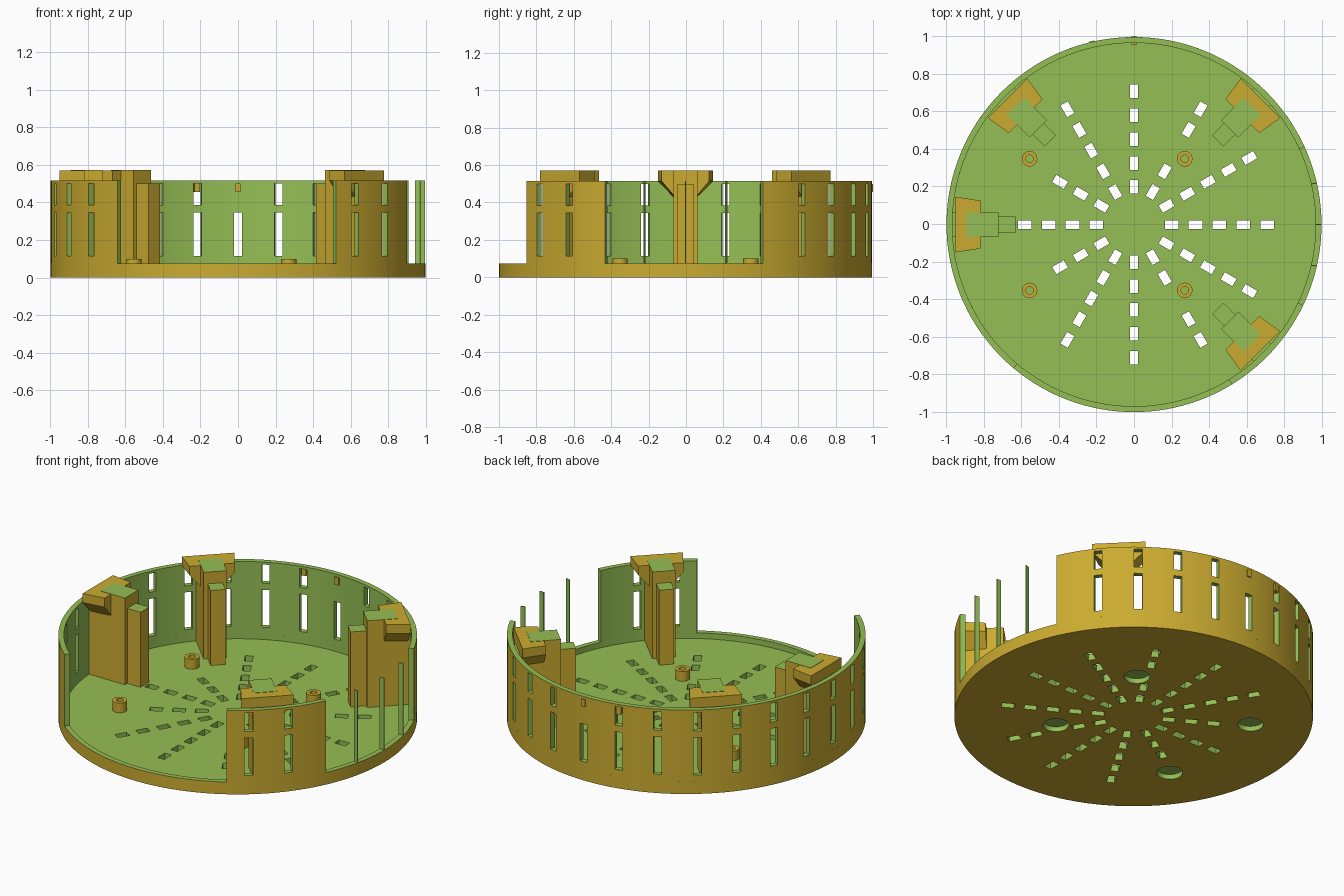
import bpy, bmesh, math
from mathutils import Matrix, Vector

if "Cube" in bpy.data.objects:
    bpy.data.objects.remove(bpy.data.objects["Cube"])

R, RI = 0.997, 0.966           # outer and inner wall radius
FLOOR, RIM, TOP = 0.04, 0.075, 0.515
STEP = 360 / 28                # window spacing in degrees
OFFSET = Vector((0, -0.003, 0))


def material(name, rgb):
    m = bpy.data.materials.new(name)
    m.diffuse_color = (*rgb, 1)
    m.use_nodes = True
    m.node_tree.nodes["Principled BSDF"].inputs["Base Color"].default_value = m.diffuse_color
    return m


GOLD = material("gold", (0.60, 0.41, 0.03))
GREEN = material("green", (0.30, 0.52, 0.09))


def finish(name, bm, rule=None, smooth=False):
    """Turn a bmesh into an object; faces matching the rule become green."""
    bmesh.ops.recalc_face_normals(bm, faces=bm.faces)
    me = bpy.data.meshes.new(name)
    bm.to_mesh(me)
    bm.free()
    ob = bpy.data.objects.new(name, me)
    ob.location = OFFSET
    bpy.context.collection.objects.link(ob)
    me.materials.append(GOLD)
    me.materials.append(GREEN)
    if rule:
        paint(ob, rule)
    if smooth:
        make_smooth(ob)
    return ob


def paint(ob, rule):
    for p in ob.data.polygons:
        p.material_index = 1 if rule(p) else 0


def make_smooth(ob):
    bpy.ops.object.select_all(action='DESELECT')
    ob.select_set(True)
    bpy.context.view_layer.objects.active = ob
    bpy.ops.object.shade_smooth_by_angle(angle=math.radians(30))


def box(bm, angle, r0, r1, w, z0, z1):
    """Box running outward along a direction given in degrees."""
    m = (Matrix.Rotation(math.radians(angle), 4, 'Z')
         @ Matrix.Translation(((r0 + r1) / 2, 0, (z0 + z1) / 2))
         @ Matrix.Diagonal((r1 - r0, w, z1 - z0, 1)))
    bmesh.ops.create_cube(bm, size=1, matrix=m)


def cylinder(bm, x, y, r, z0, z1, n=32):
    bmesh.ops.create_cone(bm, cap_ends=True, segments=n, radius1=r, radius2=r,
                          depth=z1 - z0, matrix=Matrix.Translation((x, y, (z0 + z1) / 2)))


def inner_surface(p):
    """Everything except the outer skin and the underside."""
    c, n = p.center, p.normal
    r = math.hypot(c.x, c.y)
    outer = r > R - 0.004 and (n.x * c.x + n.y * c.y) / r > 0.9
    return not (outer or (n.z < -0.9 and c.z < 0.002))


# Base tray with sunken floor, vent slots and recesses under the standoffs
STANDOFFS = [(x, s * 0.35) for x in (-0.555, 0.27) for s in (-1, 1)]
bm = bmesh.new()
cylinder(bm, 0, 0, R, 0, RIM, 144)
base = finish("base_tray", bm)

pool, slots, recesses = bmesh.new(), bmesh.new(), bmesh.new()
cylinder(pool, 0, 0, RI, FLOOR, 0.2, 144)
for i in range(12):
    for k in range(5):
        r, a = 0.2 + 0.127 * k, math.radians(30 * i)
        near = min(math.hypot(r * math.cos(a) - x, r * math.sin(a) - y) for x, y in STANDOFFS)
        if near > 0.09 and (i, k) != (6, 4):
            box(slots, 30 * i, r - 0.036, r + 0.036, 0.045, -0.1, 0.1)
for x, y in STANDOFFS:
    cylinder(recesses, x, y, 0.072, -0.1, 0.03)
for name, cutter_bm in (("pool", pool), ("slot", slots), ("recess", recesses)):
    cutter = finish(name + "_cutter", cutter_bm)
    mod = base.modifiers.new(name, 'BOOLEAN')
    mod.operation, mod.solver, mod.object = 'DIFFERENCE', 'EXACT', cutter
    bpy.context.view_layer.objects.active = base
    bpy.ops.object.modifier_apply(modifier=mod.name)
    bpy.data.objects.remove(cutter)
paint(base, inner_surface)
make_smooth(base)


# Curved wall sections made of grid cells, leaving the windows empty
def wall(name, start, end, windows):
    half = 1.32
    angles = [start, end] + [k * STEP + s * half for k in windows for s in (-1, 1)]
    angles.sort()
    fine = []
    for a, b in zip(angles, angles[1:]):
        n = max(1, round((b - a) / 2.6))
        fine += [a + (b - a) * i / n for i in range(n)]
    fine.append(end)
    zs = [RIM, 0.115, 0.345, 0.385, 0.5, TOP]

    def solid(i, j):
        if not (0 <= i < len(fine) - 1 and 0 <= j < 5):
            return False
        mid = (fine[i] + fine[i + 1]) / 2
        for k in windows:
            if abs(mid - k * STEP) < half:
                return not (j == 1 or (j == 3 and k != 7))
        return True

    bm = bmesh.new()
    cache = {}

    def v(i, j, o):
        if (i, j, o) not in cache:
            a, r = math.radians(fine[i]), (RI, R)[o]
            cache[i, j, o] = bm.verts.new((r * math.cos(a), r * math.sin(a), zs[j]))
        return cache[i, j, o]

    for i in range(len(fine) - 1):
        for j in range(5):
            if not solid(i, j):
                continue
            for o in (0, 1):
                bm.faces.new((v(i, j, o), v(i + 1, j, o), v(i + 1, j + 1, o), v(i, j + 1, o)))
            for d in (0, 1):
                if not solid(i + (1 if d else -1), j):
                    bm.faces.new((v(i + d, j, 0), v(i + d, j, 1), v(i + d, j + 1, 1), v(i + d, j + 1, 0)))
                if not solid(i, j + (1 if d else -1)):
                    bm.faces.new((v(i, j + d, 0), v(i, j + d, 1), v(i + 1, j + d, 1), v(i + 1, j + d, 0)))
    finish(name, bm, inner_surface, True)


wall("main_wall", 24.5, 230, range(3, 18))
wall("front_wall_section", -58.5, -25.5, (-4, -3))

# Thin upright ribs in the side opening
bm = bmesh.new()
for k in (-1, 0, 1):
    box(bm, k * STEP, RI, R - 0.003, 0.005, RIM - 0.01, TOP)
finish("opening_ribs", bm, lambda p: True)

# Small pegs on the back of the wall
bm = bmesh.new()
box(bm, 90, 0.955, 1.003, 0.028, 0.455, 0.5)
box(bm, 8 * STEP, 0.975, 1.001, 0.028, 0.455, 0.505)
finish("wall_pegs", bm)

# Hollow standoffs on the floor
for x, y in STANDOFFS:
    bm = bmesh.new()
    prof = [(0.041, FLOOR - 0.005), (0.041, 0.1), (0.02, 0.1), (0.02, FLOOR + 0.002)]
    verts = [bm.verts.new((x + r, y, z)) for r, z in prof]
    edges = [bm.edges.new(e) for e in zip(verts, verts[1:])]
    bmesh.ops.spin(bm, geom=verts + edges, cent=(x, y, 0), axis=(0, 0, 1),
                   angle=math.tau, steps=32, use_merge=True)
    bmesh.ops.remove_doubles(bm, verts=bm.verts, dist=1e-5)
    finish("standoff", bm, None, True)

# Support posts, each with a narrow step in front and a flared cap
for angle in (45, 135, 180, -45):
    bm = bmesh.new()
    box(bm, angle, 0.72, 0.89, 0.13, FLOOR - 0.005, 0.572)
    box(bm, angle, 0.88, RI + 0.003, 0.13, FLOOR - 0.005, 0.5)
    box(bm, angle, 0.63, 0.73, 0.084, FLOOR - 0.005, 0.5)
    finish("support_post", bm, lambda p: p.normal.z > 0.9)

    bm = bmesh.new()
    half = [(0.065, 0.43), (0.148, 0.515), (0.148, 0.57)]
    prof = half + [(-t, z) for t, z in reversed(half)]
    rings = []
    for r, s in ((0.815, 0.86), (0.95, 1.0)):
        rings.append([bm.verts.new((r, t * s, z)) for t, z in prof])
        bm.faces.new(rings[-1])
    for i in range(6):
        j = (i + 1) % 6
        bm.faces.new((rings[0][i], rings[0][j], rings[1][j], rings[1][i]))
    bm.transform(Matrix.Rotation(math.radians(angle), 4, 'Z'))
    finish("post_cap", bm)
